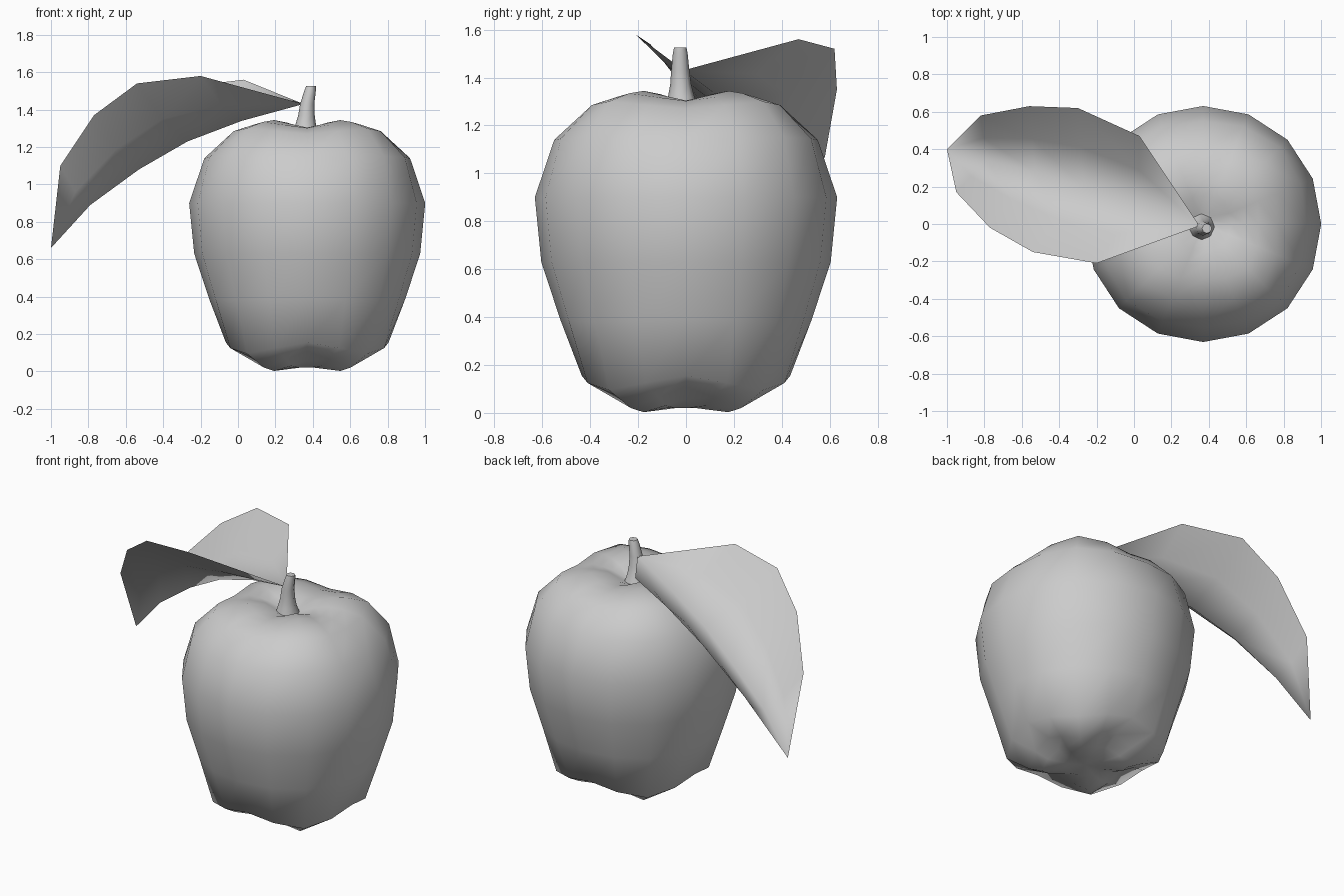
import bpy, bmesh, math
from mathutils import Vector

if "Cube" in bpy.data.objects:
    bpy.data.objects.remove(bpy.data.objects["Cube"])

grey = bpy.data.materials.new("plain grey")
grey.use_nodes = True
grey.diffuse_color = (0.6, 0.6, 0.6, 1)
grey.node_tree.nodes["Principled BSDF"].inputs["Base Color"].default_value = (0.6, 0.6, 0.6, 1)

SIDES = 16
AXIS_X = 0.37


def finish(bm, name):
    bmesh.ops.recalc_face_normals(bm, faces=bm.faces)
    for face in bm.faces:
        face.smooth = True
    mesh = bpy.data.meshes.new(name)
    bm.to_mesh(mesh)
    bm.free()
    mesh.materials.append(grey)
    obj = bpy.data.objects.new(name, mesh)
    bpy.context.collection.objects.link(obj)
    return obj


def skin(bm, rings):
    """Bridge closed rings of equal length with quads."""
    for low, high in zip(rings, rings[1:]):
        n = len(low)
        for i in range(n):
            j = (i + 1) % n
            bm.faces.new((low[i], low[j], high[j], high[i]))


def cap(bm, ring, centre):
    tip = bm.verts.new(centre)
    for i, v in enumerate(ring):
        bm.faces.new((v, ring[(i + 1) % len(ring)], tip))


# Fruit: radius, height, and how far the four diagonal lobes push each
profile = [
    (0.11, 0.02, 0, 0), (0.225, 0.03, 0.025, -0.027), (0.3, 0.065, 0.025, -0.045),
    (0.445, 0.125, 0.01, -0.03), (0.53, 0.385, 0.005, -0.005), (0.607, 0.63, 0.003, 0),
    (0.634, 0.9, 0.003, 0), (0.565, 1.145, 0.015, 0.005), (0.425, 1.285, 0.03, 0.015),
    (0.315, 1.318, 0.02, 0.016), (0.235, 1.324, 0.015, 0.02), (0.15, 1.315, 0, 0.015),
    (0.06, 1.275, 0, 0),
]
bm = bmesh.new()
rings = []
for radius, z, push_r, push_z in profile:
    ring = []
    for i in range(SIDES):
        a = math.tau * i / SIDES
        lobe = -math.cos(4 * a)
        r = radius + push_r * lobe
        ring.append(bm.verts.new((AXIS_X + r * math.cos(a), r * math.sin(a), z + push_z * lobe)))
    rings.append(ring)
skin(bm, rings)
cap(bm, rings[0], (AXIS_X, 0, 0.03))
cap(bm, rings[-1], (AXIS_X, 0, 1.26))
finish(bm, "fruit")

# Stem: centre and radius of each ring, leaning a little at the top
path = [(0.36, -0.015, 1.26, 0.075), (0.362, -0.02, 1.32, 0.055), (0.366, -0.022, 1.37, 0.044),
        (0.37, -0.024, 1.43, 0.038), (0.385, -0.024, 1.5, 0.031), (0.39, -0.024, 1.525, 0.026)]
bm = bmesh.new()
rings = []
for x, y, z, r in path:
    angles = [math.tau * i / 8 for i in range(8)]
    rings.append([bm.verts.new((x + r * math.cos(a), y + r * math.sin(a), z)) for a in angles])
skin(bm, rings)
bm.faces.new(rings[0])
bm.faces.new(rings[-1])
stem = finish(bm, "stem")

# Leaf: a cupped blade, given as front edge, midrib and back edge
front = [(-0.2, -0.21, 1.58), (-0.54, -0.15, 1.54), (-0.77, -0.02, 1.37), (-0.95, 0.17, 1.1)]
rib = [(0.02, 0.11, 1.34), (-0.27, 0.2, 1.23), (-0.53, 0.28, 1.08), (-0.79, 0.34, 0.89)]
back = [(0.03, 0.47, 1.56), (-0.3, 0.62, 1.52), (-0.56, 0.63, 1.35), (-0.82, 0.58, 1.07)]
SAG = Vector((0, 0, -0.035))


def halfway(p, q):
    return (Vector(p) + Vector(q)) / 2 + SAG


bm = bmesh.new()
rows = []
for f, m, b in zip(front, rib, back):
    rows.append([bm.verts.new(p) for p in (f, halfway(f, m), m, halfway(m, b), b)])
for a, b in zip(rows, rows[1:]):
    for k in range(4):
        bm.faces.new((a[k], a[k + 1], b[k + 1], b[k]))
for row, end in ((rows[0], (0.35, -0.01, 1.43)), (rows[-1], (-1, 0.4, 0.66))):
    point = bm.verts.new(end)
    for k in range(4):
        bm.faces.new((row[k], row[k + 1], point))
finish(bm, "leaf")

# Keep the cut end of the stem crisp
bpy.ops.object.select_all(action="DESELECT")
stem.select_set(True)
bpy.context.view_layer.objects.active = stem
bpy.ops.object.shade_smooth_by_angle(angle=math.radians(50))
